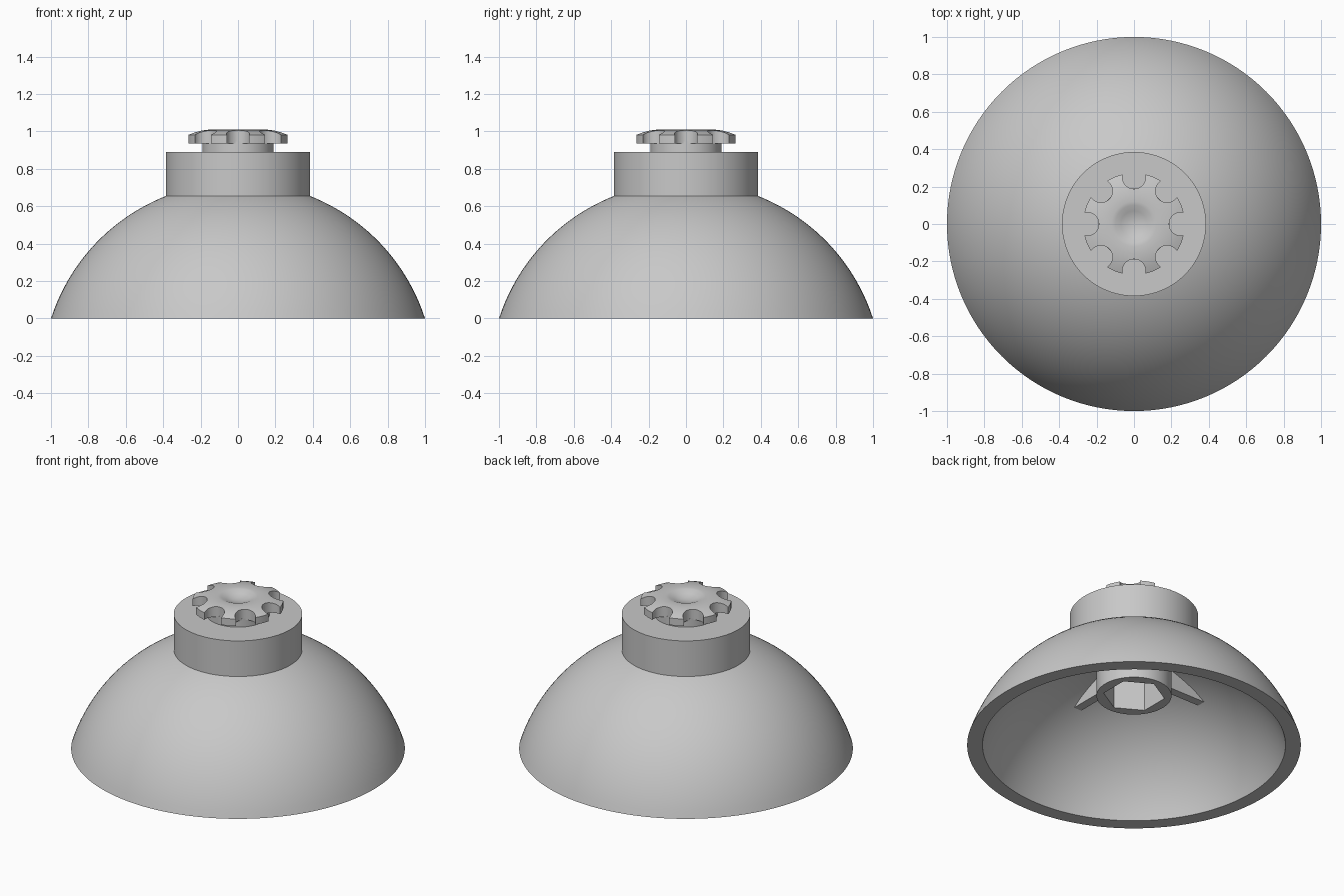
import bpy, bmesh, math
from mathutils import Matrix

cube = bpy.data.objects.get("Cube")
if cube:
    bpy.data.objects.remove(cube, do_unlink=True)

grey = bpy.data.materials.new("plain_grey")
grey.use_nodes = True
colour = (0.58, 0.58, 0.58, 1)
grey.diffuse_color = colour
grey.node_tree.nodes["Principled BSDF"].inputs["Base Color"].default_value = colour


def finish(name, bm):
    """Turn a bmesh into a named, coloured object."""
    bmesh.ops.remove_doubles(bm, verts=bm.verts, dist=1e-5)
    bmesh.ops.recalc_face_normals(bm, faces=bm.faces)
    mesh = bpy.data.meshes.new(name)
    bm.to_mesh(mesh)
    bm.free()
    mesh.materials.append(grey)
    obj = bpy.data.objects.new(name, mesh)
    bpy.context.collection.objects.link(obj)
    return obj


def select(obj):
    bpy.ops.object.select_all(action='DESELECT')
    obj.select_set(True)
    bpy.context.view_layer.objects.active = obj


def smooth(obj):
    select(obj)
    bpy.ops.object.shade_smooth_by_angle(angle=math.radians(25))


def lathe(name, profile, steps=128, closed=False):
    """Spin a (radius, height) profile around the vertical axis."""
    bm = bmesh.new()
    verts = [bm.verts.new((r, 0, z)) for r, z in profile]
    edges = [bm.edges.new(p) for p in zip(verts, verts[1:])]
    if closed:
        edges.append(bm.edges.new((verts[-1], verts[0])))
    bmesh.ops.spin(bm, geom=verts + edges, cent=(0, 0, 0), axis=(0, 0, 1),
                   angle=math.tau, steps=steps, use_merge=True)
    return finish(name, bm)


def prism(name, radius, low, high, sides, centre=(0, 0), turn=0):
    bm = bmesh.new()
    place = Matrix.Translation((*centre, (low + high) / 2)) @ Matrix.Rotation(turn, 4, 'Z')
    bmesh.ops.create_cone(bm, cap_ends=True, segments=sides, radius1=radius,
                          radius2=radius, depth=high - low, matrix=place)
    return finish(name, bm)


def cut(obj, cutter):
    """Subtract a cutter and discard it."""
    select(obj)
    mod = obj.modifiers.new("cut", 'BOOLEAN')
    mod.operation = 'DIFFERENCE'
    mod.solver = 'EXACT'
    mod.object = cutter
    bpy.ops.object.modifier_apply(modifier=mod.name)
    bpy.data.objects.remove(cutter, do_unlink=True)


# Hollow bowl: two concentric spherical arcs joined by a flat rim
DROP = 0.323


def arc(rim, count=28):
    radius = math.hypot(rim, DROP)
    start = math.asin(DROP / radius)
    angles = [start + (math.pi / 2 - start) * i / count for i in range(count + 1)]
    return [(radius * math.cos(a), radius * math.sin(a) - DROP) for a in angles]


smooth(lathe("bowl", arc(1.0) + arc(0.908)[::-1], closed=False))
rim = lathe("bowl_rim", [(0.908, 0), (1.0, 0)])
for poly in rim.data.polygons:
    if poly.normal.z > 0:
        poly.flip()

# Collar and neck above the bowl
smooth(prism("collar", 0.385, 0.65, 0.89, 128))
smooth(prism("neck", 0.19, 0.88, 0.945, 96))

# Scalloped knob with a dimple in its crown
knob = lathe("knob", [(0, 0.935), (0.272, 0.935), (0.272, 0.982), (0.24, 0.994),
                      (0.2, 1.004), (0.16, 1.009), (0.12, 1.01), (0.1, 1.007),
                      (0.07, 0.993), (0.035, 0.982), (0, 0.979)], 96)
for i in range(8):
    a = i * math.tau / 8
    cut(knob, prism("notch", 0.062, 0.9, 1.1, 32,
                    (0.25 * math.cos(a), 0.25 * math.sin(a))))
smooth(knob)

# Socket under the dome with a six-sided hole
socket = prism("socket", 0.225, 0.34, 0.66, 96)
cut(socket, prism("hole", 0.185, 0.3, 0.62, 6))
smooth(socket)

# Four ribs bracing the socket against the dome
for i in range(4):
    bm = bmesh.new()
    outline = [(0.2, 0.48), (0.525, 0.48), (0.4, 0.565), (0.2, 0.64)]
    face = bm.faces.new([bm.verts.new((r, -0.028, z)) for r, z in outline])
    side = bmesh.ops.extrude_face_region(bm, geom=[face])["geom"]
    bmesh.ops.translate(bm, vec=(0, 0.056, 0),
                        verts=[v for v in side if isinstance(v, bmesh.types.BMVert)])
    bm.transform(Matrix.Rotation(i * math.pi / 2, 4, 'Z'))
    finish(f"rib_{i + 1}", bm)
